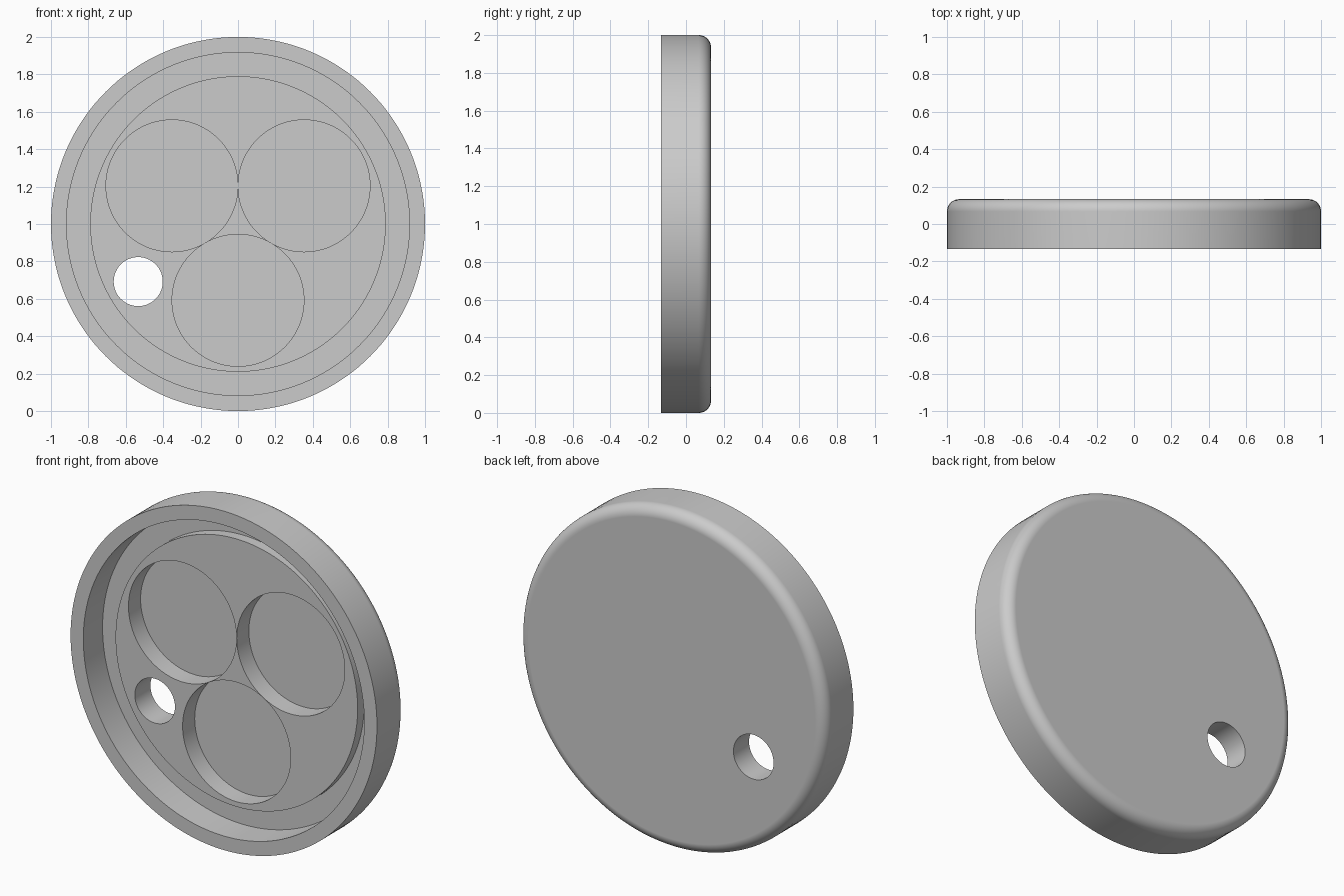
import bpy, bmesh
from math import sin, cos, pi, radians
from mathutils import Vector

if "Cube" in bpy.data.objects:
    bpy.data.objects.remove(bpy.data.objects["Cube"])

SEGMENTS = 144
HALF = 0.1325      # half thickness of the disc
FLOOR = 0.047      # bottom of the groove behind the rim
PLATEAU = -0.013   # raised round centre
POCKET = 0.1       # bottom of the three pockets
ROUND = 0.065      # rounding of the back edge

grey = bpy.data.materials.new("light grey")
grey.use_nodes = True
grey.diffuse_color = (0.6, 0.6, 0.6, 1)
grey.node_tree.nodes["Principled BSDF"].inputs["Base Color"].default_value = (0.6, 0.6, 0.6, 1)


def lathe(name, profile, centre):
    """Spin (radius, y) points about the y axis and cap both ends."""
    bm = bmesh.new()
    verts = [bm.verts.new((r, y, 0)) for r, y in profile]
    edges = [bm.edges.new(pair) for pair in zip(verts, verts[1:])]
    bmesh.ops.spin(bm, geom=verts + edges, cent=(0, 0, 0), axis=(0, 1, 0),
                   angle=2 * pi, steps=SEGMENTS, use_merge=True)
    bmesh.ops.remove_doubles(bm, verts=bm.verts, dist=1e-5)
    bmesh.ops.holes_fill(bm, edges=bm.edges, sides=0)
    bmesh.ops.recalc_face_normals(bm, faces=bm.faces)
    bmesh.ops.translate(bm, verts=bm.verts, vec=Vector(centre))
    mesh = bpy.data.meshes.new(name)
    bm.to_mesh(mesh)
    bm.free()
    mesh.materials.append(grey)
    obj = bpy.data.objects.new(name, mesh)
    bpy.context.collection.objects.link(obj)
    return obj


# Disc with rim, groove, raised centre and rounded back edge
steps = 10
rounding = [(1 - ROUND + ROUND * cos(a), HALF - ROUND + ROUND * sin(a))
            for a in (pi / 2 * i / steps for i in range(steps + 1))]
disc = lathe("disc", [(0.79, PLATEAU), (0.79, FLOOR), (0.917, FLOOR),
                      (0.917, -HALF), (1, -HALF)] + rounding, (0, 0, 1))


def cut(name, radius, distance, degrees, depth):
    """Cut a round pocket or hole from the front, placed by angle about the centre."""
    a = radians(degrees)
    cutter = lathe(name, [(radius, -0.3), (radius, depth)],
                   (distance * cos(a), 0, 1 + distance * sin(a)))
    cutter.hide_render = True
    mod = disc.modifiers.new(name, "BOOLEAN")
    mod.operation = "DIFFERENCE"
    mod.solver = "EXACT"
    mod.object = cutter
    bpy.ops.object.modifier_apply(modifier=name)
    bpy.data.objects.remove(cutter)


bpy.ops.object.select_all(action="DESELECT")
bpy.context.view_layer.objects.active = disc
disc.select_set(True)

# Three pockets and the through hole
for angle in (30, 150, 270):
    cut("pocket_cutter", 0.3525, 0.408, angle, POCKET)
cut("hole_cutter", 0.131, 0.616, 210, 0.3)

# Smooth walls, with the flat faces kept flat
bpy.ops.object.shade_smooth_by_angle(angle=radians(30))
weighted = disc.modifiers.new("flat_faces", "WEIGHTED_NORMAL")
weighted.keep_sharp = True
